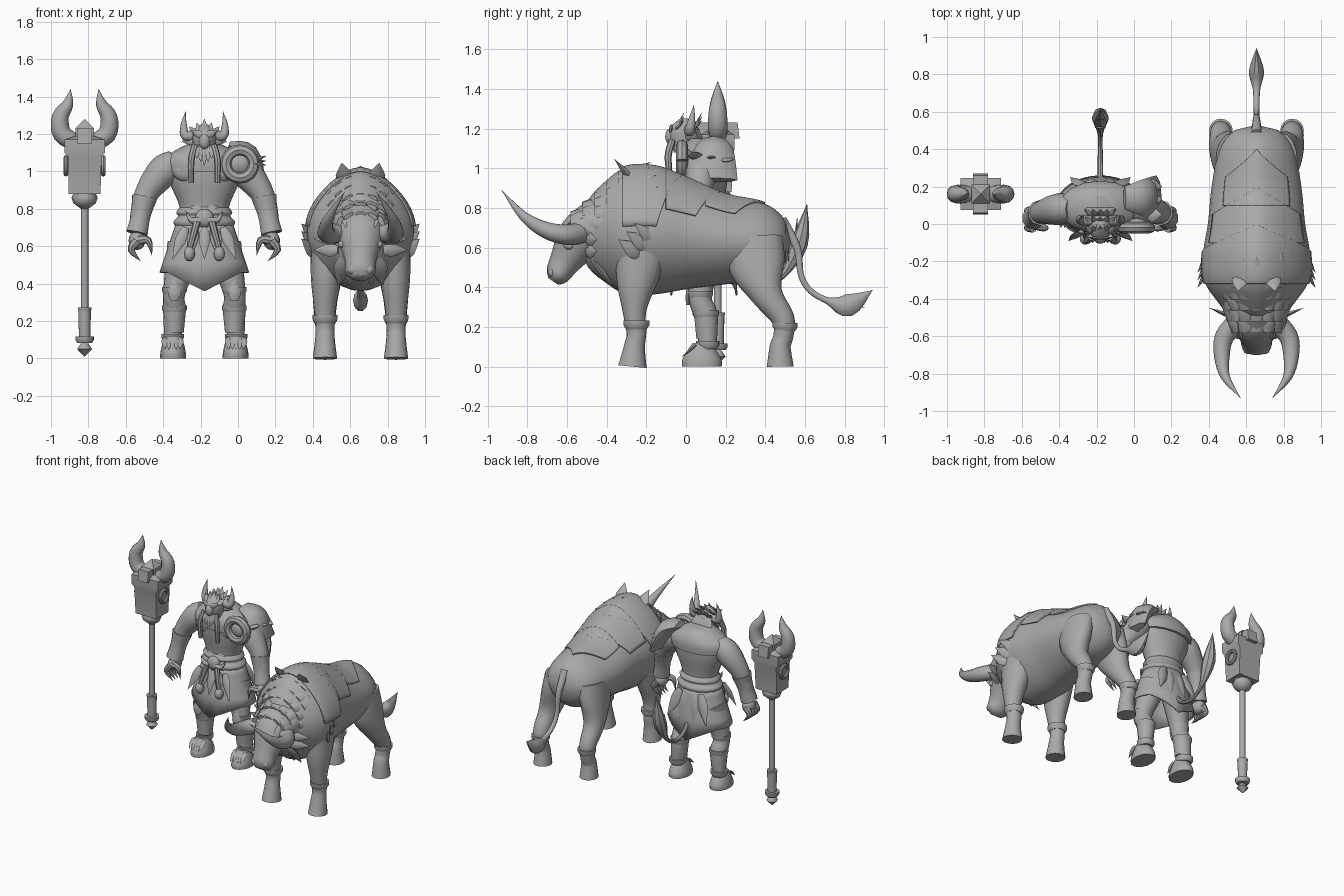
import bpy
import bmesh
import math
import random
from mathutils import Vector

random.seed(4)
if "Cube" in bpy.data.objects:
    bpy.data.objects.remove(bpy.data.objects["Cube"])

grey = bpy.data.materials.new("stone grey")
grey.use_nodes = True
grey.diffuse_color = (.4, .4, .4, 1)
grey.node_tree.nodes["Principled BSDF"].inputs["Base Color"].default_value = grey.diffuse_color

X, Y, Z = Vector((1, 0, 0)), Vector((0, 1, 0)), Vector((0, 0, 1))
origin = Vector()


def finish(name, bm, mirror=False):
    """Turn a mesh into a smooth object, with a mirrored twin if asked."""
    bmesh.ops.recalc_face_normals(bm, faces=bm.faces)
    bm.normal_update()
    for face in bm.faces:
        face.smooth = True
    for edge in bm.edges:
        edge.smooth = edge.calc_face_angle(0) < .75
    for flip in ((False, True) if mirror else (False,)):
        part = bm.copy()
        if flip:
            bmesh.ops.scale(part, vec=(-1, 1, 1), verts=part.verts)
            bmesh.ops.reverse_faces(part, faces=part.faces)
        label = ("right_" if flip else "left_") + name if mirror else name
        mesh = bpy.data.meshes.new(label)
        part.to_mesh(mesh)
        part.free()
        mesh.materials.append(grey)
        obj = bpy.data.objects.new(label, mesh)
        obj.location = origin
        bpy.context.collection.objects.link(obj)
    bm.free()
    return obj


def spline(points, steps):
    """Smooth path through points of any size."""
    pts = [Vector(p) for p in points]
    last = len(pts) - 1
    path = []
    for i in range(last):
        before, start, end, after = pts[max(i - 1, 0)], pts[i], pts[i + 1], pts[min(i + 2, last)]
        enter, leave, straight = (end - before) / 2, (after - start) / 2, end - start
        for s in range(steps):
            t = s / steps
            path.append(start + enter * t + (straight * 3 - enter * 2 - leave) * t ** 2
                        + (enter + leave - straight * 2) * t ** 3)
    return path + [pts[-1]]


def add_tube(bm, points, side, sides, steps, caps=True):
    """Sweep an ellipse along a path of (x, y, z, width, optional depth) points."""
    path = spline([(*p, p[-1])[:5] for p in points], steps)
    grow, phase = (math.sqrt(2), math.pi / 4) if sides == 4 else (1, 0)
    rings = []
    for i, p in enumerate(path):
        ahead, behind = path[min(i + 1, len(path) - 1)], path[max(i - 1, 0)]
        along = (Vector(ahead[:3]) - Vector(behind[:3])).normalized()
        across = (side - along * side.dot(along)).normalized()
        up = along.cross(across)
        ring = []
        for k in range(sides):
            angle = math.tau * k / sides + phase
            ring.append(bm.verts.new(Vector(p[:3]) + across * math.cos(angle) * max(p[3], .001) * grow
                                     + up * math.sin(angle) * max(p[4], .001) * grow))
        rings.append(ring)
    for low, high in zip(rings, rings[1:]):
        for k in range(sides):
            after = (k + 1) % sides
            bm.faces.new((low[k], low[after], high[after], high[k]))
    if caps:
        bm.faces.new(rings[0])
        bm.faces.new(rings[-1])


def tube(name, points, side=X, sides=16, steps=4, mirror=False):
    bm = bmesh.new()
    add_tube(bm, points, side, sides, steps)
    return finish(name, bm, mirror)


def stack(name, profile, x=0, y=0, sides=16, steps=4, mirror=False):
    """Upright part from (height, width, optional depth) rows."""
    return tube(name, [(x, y, *row) for row in profile], X, sides, steps, mirror)


def taper(path, thick):
    """Give a path radii that shrink to a point, as on a horn."""
    return [(*p, thick * (1 - (i / (len(path) - 1)) ** 2)) for i, p in enumerate(path)]


def horn(name, path, thick, side, mirror=False):
    return tube(name, taper(path, thick), side, sides=12, mirror=mirror)


def tufts(name, leaves, width, side, mirror=False):
    """Flat pointed locks, each from base to tip; a leaf may bring its own flat direction."""
    bm = bmesh.new()
    for base, tip, *own in leaves:
        base, tip = Vector(base), Vector(tip)
        add_tube(bm, [(*base, width * .6, width * .3), (*base.lerp(tip, .4), width, width * .4),
                      (*tip, 0, 0)], own[0] if own else side, 6, 3)
    return finish(name, bm, mirror)


def ball(name, place, size, mirror=False):
    bm = bmesh.new()
    bmesh.ops.create_uvsphere(bm, u_segments=16, v_segments=10, radius=1)
    bmesh.ops.scale(bm, vec=size, verts=bm.verts)
    bmesh.ops.translate(bm, vec=place, verts=bm.verts)
    return finish(name, bm, mirror)


def band(name, place, radius, mirror=False):
    """Short cuff with a raised rim around a limb."""
    x, y, z = place
    rise = radius / 3
    return stack(name, [(z - rise, radius * .8), (z, radius), (z + rise, radius), (z + rise, radius * .8)],
                 x, y, steps=1, mirror=mirror)


def hoop(name, place, radius, thick, axis, mirror=False):
    across = Y if axis == X else X
    other = axis.cross(across)
    turns = [math.tau * k / 16 for k in range(17)]
    path = [Vector(place) + (across * math.cos(a) + other * math.sin(a)) * radius for a in turns]
    return tube(name, [(*p, thick) for p in path], axis, sides=8, steps=1, mirror=mirror)


# Staff
origin = Vector((-.82, .16, 0))
stack("staff_shaft", [(.1, .02), (.85, .02)], steps=1)
stack("staff_tip", [(.01, 0), (.05, .04), (.08, .02)], sides=8, steps=1)
stack("staff_grip", [(.1, .03), (.26, .034)], steps=1)
band("staff_low_bead", (0, 0, .1), .05)
band("staff_high_bead", (0, 0, .26), .036)
stack("staff_collar", [(.8, .02), (.83, .06), (.86, .07), (.9, .05)], sides=8, steps=1)
stack("staff_block", [(.88, .085, .07), (1.08, .09, .08), (1.1, .108, .085), (1.17, .108, .085), (1.19, .05)],
      sides=4, steps=1)
stack("staff_crown", [(1.17, .05), (1.23, .05), (1.28, 0)], sides=4, steps=1)
stack("staff_cross_block", [(1.15, .04, .11), (1.23, .04, .1)], sides=4, steps=1)
tube("staff_horn", [(.04, 0, 1.15, .045), (.12, 0, 1.2, .05), (.13, 0, 1.29, .045), (.09, 0, 1.36, .03),
                    (.075, 0, 1.44, 0)], Y, 12, mirror=True)
hoop("staff_ring", (.1, 0, 1.03), .045, .012, X, mirror=True)

# Warrior torso and arms
origin = Vector((-.18, 0, 0))
stack("torso", [(.66, .15, .1), (.8, .13, .1), (.95, .19, .12), (1.05, .2, .12), (1.1, .14, .1), (1.15, .06)], y=.09)
ball("chest_muscle", (.08, .01, 1), (.09, .04, .06), mirror=True)
for row in range(3):
    ball("belly_muscle_%d" % row, (.035, .01, .9 - row * .05), (.04, .02, .03), mirror=True)
stack("shoulder_mantle", [(1, .22, .14), (1.06, .22, .14), (1.11, .16, .12), (1.15, .08)], y=.09)

shoulder, elbow, wrist = Vector((.22, .08, 1)), Vector((.32, .06, .86)), Vector((.36, .03, .67))
tube("arm", [(.15, .08, 1.06, .06), (*shoulder, .085), (*elbow, .06), (*wrist, .045)], Y, mirror=True)
tube("bracer", [(*elbow, .07), (*elbow.lerp(wrist, .5), .055), (*wrist, .06)], Y, sides=10, mirror=True)
palm = wrist - Z * .04
ball("palm", palm, (.045, .055, .05), mirror=True)
bm = bmesh.new()
for k in range(4):
    knuckle = palm + Y * (.04 - k * .03)
    add_tube(bm, taper([knuckle, knuckle + X * .03 - Z * .05, knuckle - X * .02 - Z * .11], .026), Y, 8, 4)
add_tube(bm, taper([palm - Y * .03, palm - X * .06 - Y * .05, palm - X * .08 - Y * .05 - Z * .08], .027), Y, 8, 4)
finish("fingers", bm, mirror=True)

# Shoulder armour, on the left side only
tube("shoulder_plate", [(.13, .14, 1.14, .06, .02), (.23, .14, 1.09, .1, .06), (.3, .14, .94, .12, .03)], Y, sides=8)
hoop("shoulder_coil", (.19, -.02, 1.04), .075, .03, Y)
ball("shoulder_boss", (.19, 0, 1.04), (.06, .04, .06))
tufts("shoulder_spikes", [((.25, y, 1.05), (.33, y, 1.1 - y / 3)) for y in (.05, .13, .2)], .04, Y)

# Warrior head
stack("head", [(1.08, .05), (1.14, .06, .075), (1.2, .06, .075), (1.25, .02)], y=-.01)
ball("nose", (0, -.08, 1.16), (.03, .025, .04))
horn("head_horn", [(.04, .02, 1.2), (.1, .02, 1.19), (.11, .03, 1.25), (.1, .04, 1.32)], .03, Y, mirror=True)
spread = [k * .02 for k in range(-2, 3)]
tufts("brow", [((.01, -.08, 1.19), (.07, -.07, 1.22))], .02, Z, mirror=True)
tufts("hair_crest", [((x, y, 1.2), (x * 2, y + .04, 1.28 - abs(x))) for x in spread for y in (-.05, 0, .04)], .02, X)
tufts("hair_back", [((x, .05, 1.2), (x * 2, .12, 1.07)) for x in spread], .03, X)
tufts("beard", [((x, -.07, 1.14), (x, -.1, 1.03 + abs(x))) for x in spread], .02, X)
tufts("ear", [((.05, 0, z), (.12, .03, z)) for z in (1.16, 1.11)], .02, Z, mirror=True)
tube("beard_braid", [(.05, -.07, 1.14, .018), (.07, -.09, 1.06, .018), (.07, -.08, .94, .015)], sides=8, mirror=True)

# Belt, skirt and hanging charms
stack("belt", [(.7, .15, .12), (.73, .165, .13), (.76, .14, .11), (.78, .15, .12), (.81, .13, .1)], y=.09)
ball("buckle", (0, -.03, .75), (.05, .03, .05))
horn("buckle_horn", [(.02, -.04, .74), (.07, -.04, .74), (.1, -.03, .79)], .02, Y, mirror=True)
bm = bmesh.new()
add_tube(bm, [(0, .09, .73, .15, .12), (0, .09, .46, .24, .17)], X, 32, 4, caps=False)
for vert in bm.verts:
    if vert.co.z < .47:
        vert.co.z -= .1 * max(0, 1 - abs(vert.co.x) / .2)
finish("skirt", bm).modifiers.new("cloth", "SOLIDIFY").thickness = .01
tube("charm_rope", [(.04, -.05, .73, .02), (.08, -.08, .58, .014)], sides=8, mirror=True)
ball("charm", (.08, -.08, .56), (.03, .03, .04), mirror=True)
tufts("skirt_strips", [((x, -.04, .7), (x * 1.7, -.09, .53)) for x in (0, .05, .1)], .03, X, mirror=True)
tufts("back_strips", [((x, .2, .7), (x * 2, .25, .5)) for x in (.03, .08)], .04, X, mirror=True)

# Warrior legs and tail
knee, calf, ankle = Vector((.16, .07, .36)), Vector((.16, .1, .26)), Vector((.17, .11, .11))
tube("leg", [(.1, .1, .6, .1), (*knee, .06), (*calf, .06), (*ankle, .045)], mirror=True)
for name, place, radius in (("knee_guard", knee, .066), ("boot_top", calf, .066), ("boot_cuff", ankle, .06)):
    band(name, place, radius, mirror=True)
stack("shin_guard", [(.14, .05), (.26, .062)], x=.16, y=.1, sides=10, mirror=True)
tufts("knee_diamond", [((.16, .01, .31), (.16, .01, .43))], .035, X, mirror=True)
stack("foot", [(0, .07, .1), (.03, .068, .1), (.07, .06, .08), (.12, .045)], x=.167, y=.08, mirror=True)
tufts("foot_fringe", [((.17 + x, .05, .11), (.17 + x, -.02, .05)) for x in spread], .02, X, mirror=True)
tube("warrior_tail", [(0, .18, .62, .02), (0, .25, .46, .016), (0, .36, .4, .014), (0, .48, .45, .014),
                      (0, .57, .62, .045), (0, .61, .82, 0)], sides=8)
tufts("warrior_tail_tuft", [((0, .52, .5), (0, .51, .65)), ((0, .55, .58), (0, .56, .75))], .03, X)

# Bull trunk rows, rear to front: y, middle height, half width, half height
origin = Vector((.655, 0, 0))
trunk = spline([(.53, .63, 0, 0), (.5, .63, .12, .11), (.4, .63, .2, .19), (.2, .64, .24, .225), (0, .67, .26, .28),
                (-.15, .685, .285, .32), (-.3, .685, .28, .32), (-.4, .68, .22, .26), (-.5, .67, .13, .16),
                (-.55, .67, 0, 0)], 6)


def cover(name, front, back, wrap, lift=0, notch=0):
    """Skin over the trunk; less than a full wrap makes a hide with a rear point."""
    bm = bmesh.new()
    rows = []
    for i in range(33):
        s = i / 16 - 1
        sine, cosine = math.sin(s * wrap), math.cos(s * wrap)
        slim = 1 - (.3 if cosine > 0 else .15) * cosine ** 2
        rows.append([])
        for j in range(41):
            y = front + (back - notch * abs(s) - front) * j / 40
            rear, fore = next(pair for pair in zip(trunk, trunk[1:]) if pair[1][0] <= y + lift / 99)
            _, middle, width, height = rear.lerp(fore, (rear[0] - y) / (rear[0] - fore[0]))
            rows[-1].append(bm.verts.new((sine * slim * (width + lift), y, middle + cosine * (height + lift))))
    for one, two in zip(rows, rows[1:]):
        for j in range(40):
            bm.faces.new((one[j], one[j + 1], two[j + 1], two[j]))
    bmesh.ops.remove_doubles(bm, verts=bm.verts, dist=.0005)
    return finish(name, bm)


cover("bull_body", trunk[-1][0], trunk[0][0], math.pi)
for name, front, back, wrap in (("shoulder_hide", -.32, 0, 1.5), ("back_hide", -.1, .2, 1.2), ("rump_hide", .1, .4, .9)):
    hide = cover(name, front, back, wrap, lift=.01, notch=.15)
    hide.modifiers.new("thickness", "SOLIDIFY").thickness = .01

# Bull head
tube("bull_head", [(0, -.44, .73, .13, .12), (0, -.53, .65, .13, .12), (0, -.61, .53, .085, .08),
                   (0, -.65, .46, .08, .06), (0, -.67, .43, .04, .03)])
ball("bull_nostril", (.045, -.675, .475), (.025, .02, .025), mirror=True)
ball("bull_eye", (.1, -.59, .61), (.02, .025, .02), mirror=True)
horn("bull_horn", [(.08, -.5, .68), (.17, -.6, .665), (.185, -.71, .69), (.165, -.82, .76), (.085, -.93, .89)],
     .055, Z, mirror=True)
tufts("bull_ear", [((.12, -.5, z), (.25, -.45, z)) for z in (.64, .58)], .035, Z, mirror=True)
tufts("forelock", [((x * 2, -.48, .8), (x * 2, -.62, .66 + abs(x))) for x in spread], .03, X)

# Bull legs and tail
tube("front_leg", [(.17, -.22, .6, .1, .14), (.185, -.25, .42, .08, .1), (.19, -.26, .28, .06), (.19, -.25, .17, .05),
                   (.19, -.26, .1, .053), (.19, -.27, 0, .065, .072)], mirror=True)
tube("hind_leg", [(.13, .34, .64, .09, .15), (.16, .36, .5, .08, .14), (.185, .41, .36, .07, .08), (.19, .49, .24, .058),
                  (.19, .49, .15, .05), (.19, .475, .1, .053), (.19, .475, 0, .063, .068)], mirror=True)
band("front_fetlock", (.19, -.25, .21), .066, mirror=True)
band("hind_fetlock", (.19, .5, .2), .063, mirror=True)
tube("bull_tail", [(0, .48, .74, .03), (0, .56, .6, .02), (0, .58, .46, .016), (0, .63, .38, .016),
                   (0, .72, .33, .02), (0, .82, .31, .04, .06), (0, .94, .385, 0)], sides=10)
tufts("bull_tail_tuft", [((0, .78, .3), (0, .9, z)) for z in (.3, .37)], .03, X)

# Mane locks swept back in rows, wider with each row
locks = []
for row in range(5):
    width, height = .12 + row * .022, .06 + row * .05
    count = 9 + row * 2
    for k in range(count):
        angle = (k / (count - 1) - .5) * 4.6
        out = Vector((math.sin(angle), 0, math.cos(angle)))
        base = Vector((out.x * width, row * .06 - .58, .71 + out.z * height))
        sweep = Y * random.uniform(.15, .2) + out * random.uniform(.03, .06)
        locks.append((base, base + sweep, Vector((out.z, 0, -out.x))))
tufts("bull_mane", locks, .05, X)
tufts("bull_throat", [((x * 2, -.47, .54), (x * 3, -.36, .39)) for x in spread], .05, X)
tufts("hump_spike", [((.08, -.27, .94), (.1, -.36, 1.045))], .045, X, mirror=True)
tufts("shoulder_spike", [((.25, -.15 - d, .64 - d), (.315, -.26 - d, .72 - d)) for d in (0, .04, .08)], .04, Z, mirror=True)
